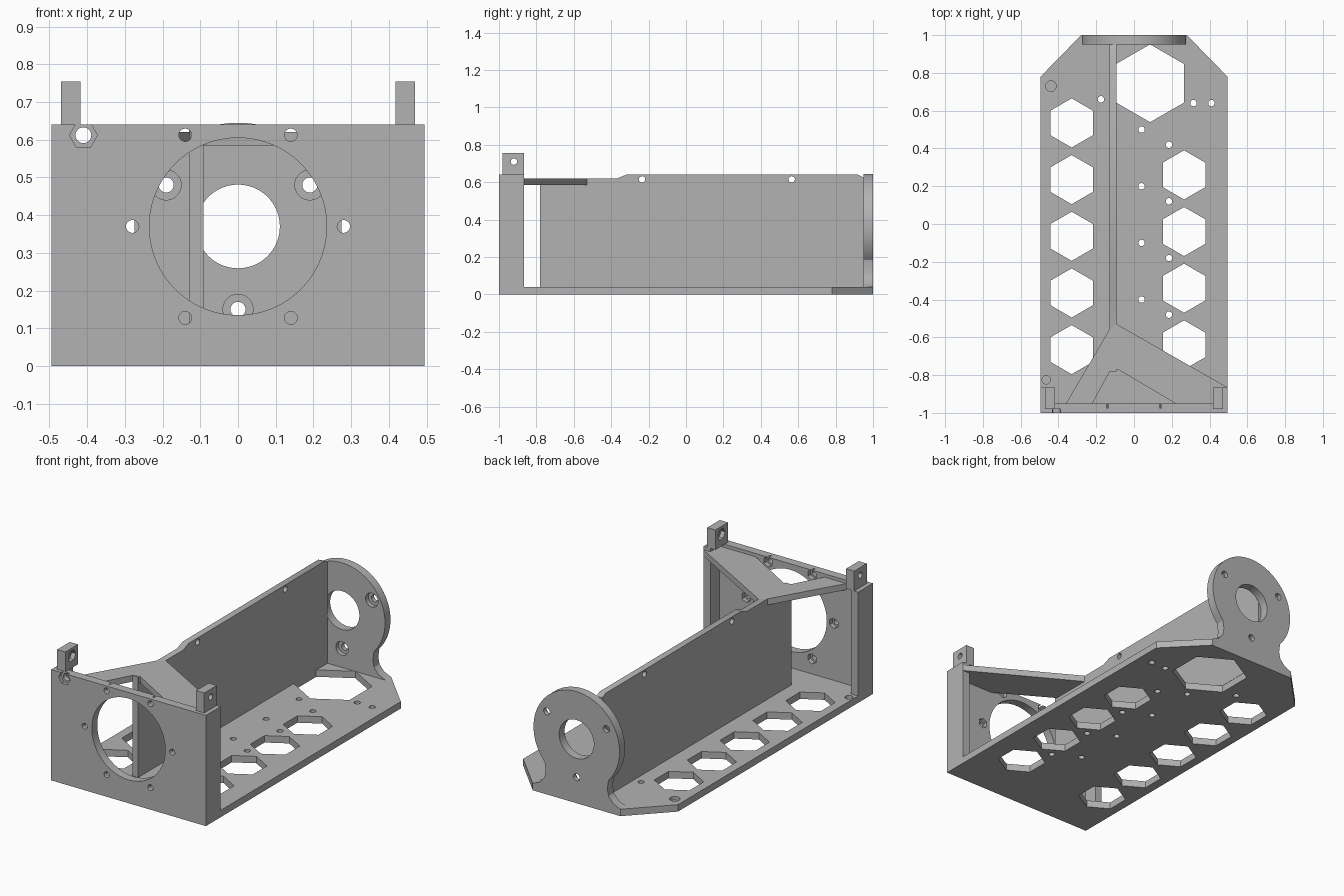
import bpy
import bmesh
from math import cos, sin, pi
from mathutils import Matrix, Vector

if "Cube" in bpy.data.objects:
    bpy.data.objects.remove(bpy.data.objects["Cube"], do_unlink=True)

grey = bpy.data.materials.new("plain_grey")
grey.use_nodes = True
colour = (0.45, 0.45, 0.45, 1)
grey.diffuse_color = colour
grey.node_tree.nodes["Principled BSDF"].inputs["Base Color"].default_value = colour

# Each map turns (profile u, profile v, extrusion w) into a world position
PLANES = {
    "z": lambda u, v, w: Vector((u, v, w)),
    "y": lambda u, v, w: Vector((u, w, v)),
    "x": lambda u, v, w: Vector((w, u, v)),
}


def extrude(name, profile, low, high, axis="z"):
    """Solid from a 2D outline, stretched from low to high along an axis."""
    place = PLANES[axis]
    bm = bmesh.new()
    face = bm.faces.new([bm.verts.new(place(u, v, low)) for u, v in profile])
    moved = bmesh.ops.extrude_face_region(bm, geom=[face])["geom"]
    shift = place(0, 0, high - low)
    bmesh.ops.translate(bm, vec=shift, verts=[g for g in moved if isinstance(g, bmesh.types.BMVert)])
    bmesh.ops.recalc_face_normals(bm, faces=bm.faces)
    mesh = bpy.data.meshes.new(name)
    bm.to_mesh(mesh)
    bm.free()
    mesh.materials.append(grey)
    obj = bpy.data.objects.new(name, mesh)
    bpy.context.collection.objects.link(obj)
    return obj


def rect(u0, u1, v0, v1):
    return [(u0, v0), (u1, v0), (u1, v1), (u0, v1)]


def ring(u, v, r, sides=24, turn=0.0):
    return [(u + r * cos(turn + 2 * pi * i / sides), v + r * sin(turn + 2 * pi * i / sides))
            for i in range(sides)]


def cut(obj, profile, low, high, axis):
    """Subtract an extruded outline from a part."""
    cutter = extrude("cutter", profile, low, high, axis)
    cutter.hide_render = True
    mod = obj.modifiers.new("cut", "BOOLEAN")
    mod.operation = "DIFFERENCE"
    mod.solver = "EXACT"
    mod.object = cutter
    bpy.context.view_layer.objects.active = obj
    bpy.ops.object.modifier_apply(modifier=mod.name)
    bpy.data.objects.remove(cutter, do_unlink=True)


W = 0.495       # half width
T = 0.04        # base thickness
CZ = 0.37       # height of the round openings
HOLE = 0.017    # screw hole radius

# Base plate with chamfered back corners
base = extrude("base_plate", [(-W, -0.95), (W, -0.95), (W, 0.78), (0.28, 1), (-0.28, 1), (-W, 0.78)], 0, T)
hexes = [(-0.33, 0.535 - 0.3 * i, 0.13) for i in range(5)]
hexes += [(0.265, 0.26 - 0.3 * i, 0.13) for i in range(4)]
hexes.append((0.085, 0.745, 0.206))
for x, y, r in hexes:
    cut(base, ring(x, y, r, 6, pi / 2), -0.1, 0.1, "z")
screws = [(0.04, 0.5 - 0.3 * i) for i in range(4)] + [(0.185, 0.42 - 0.3 * i) for i in range(4)]
screws += [(-0.175, 0.66), (0.315, 0.64), (0.41, 0.64)]
for x, y in screws:
    cut(base, ring(x, y, HOLE), -0.1, 0.1, "z")
for x, y, r in [(-0.44, 0.73, 0.028), (-0.465, -0.825, 0.022)]:
    cut(base, ring(x, y, r), 0.02, 0.1, "z")

# Front plate with motor opening, screw circle and nut pockets behind
front = extrude("front_plate", rect(-W, W, 0, 0.64), -1, -0.95, "y")
cut(front, ring(0, CZ, 0.235, 96), -1.1, -0.9, "y")
for i in range(6):
    x, z = 0.28 * cos(i * pi / 3), CZ + 0.28 * sin(i * pi / 3)
    cut(front, ring(x, z, HOLE), -1.1, -0.9, "y")
    cut(front, ring(x, z, 0.03, 6, pi / 6), -0.975, -0.9, "y")
cut(front, ring(-0.41, 0.612, 0.037, 6), -1.1, -0.98, "y")
cut(front, ring(-0.41, 0.612, 0.021), -1.1, -0.9, "y")

# Side ribs behind the front plate, and mounting ears on top
for side, label in ((1, "left"), (-1, "right")):
    a, b = sorted((side * 0.45, side * W))
    extrude(label + "_rib", rect(a, b, -0.95, -0.865), T, 0.64)
    a, b = sorted((side * 0.418, side * 0.47))
    ear = extrude(label + "_ear", rect(a, b, -0.98, -0.865), 0.64, 0.755)
    cut(ear, ring(-0.92, 0.71, HOLE), a - 0.1, b + 0.1, "x")
    inner = (a - 0.1, a + 0.025) if side > 0 else (b - 0.025, b + 0.1)
    cut(ear, ring(-0.92, 0.71, 0.034, 6), *inner, "x")

# Long upright wall with a stepped top edge
wall = extrude("centre_wall", [(-0.78, T), (0.95, T), (0.95, 0.625), (0.92, 0.64), (-0.32, 0.64),
                               (-0.37, 0.62), (-0.78, 0.62)], -0.13, -0.092, "x")
for y in (-0.235, 0.565):
    cut(wall, ring(y, 0.615, HOLE), -0.3, 0.1, "x")

# Triangular brace joining the wall to the front plate
brace = extrude("top_brace", [(0.45, -0.95), (0.45, -0.865), (W, -0.865), (-0.091, -0.53),
                              (-0.131, -0.56), (-0.36, -0.95)], 0.585, 0.621)
cut(brace, [(-0.22, -1), (-0.22, -0.95), (-0.125, -0.775), (-0.085, -0.77), (0.22, -0.95), (0.22, -1)],
    0.5, 0.7, "z")

# Round back bearing plate on a flared foot
flare = [(0.28, T), (0.235, 0.06), (0.205, 0.095), (0.197, 0.135), (0.204, 0.185)]
arc = [(0.275 * cos(t), CZ + 0.275 * sin(t)) for t in
       [-0.7 + i * (pi + 1.4) / 72 for i in range(73)]]
outline = flare + arc + [(-x, z) for x, z in reversed(flare)]
back = extrude("back_disc", outline, 0.95, 1, "y")
cut(back, ring(0, CZ, 0.111, 64), 0.9, 1.1, "y")
for k in range(3):
    t = -pi / 2 + k * 2 * pi / 3
    x, z = 0.22 * cos(t), CZ + 0.22 * sin(t)
    cut(back, ring(x, z, 0.04), 0.9, 0.975, "y")
    cut(back, ring(x, z, 0.02), 0.9, 1.1, "y")

# Smooth the round edges only
bpy.ops.object.select_all(action="DESELECT")
for obj in bpy.context.scene.objects:
    if obj.type == "MESH":
        obj.select_set(True)
        bpy.context.view_layer.objects.active = obj
bpy.ops.object.shade_smooth_by_angle(angle=0.5)
